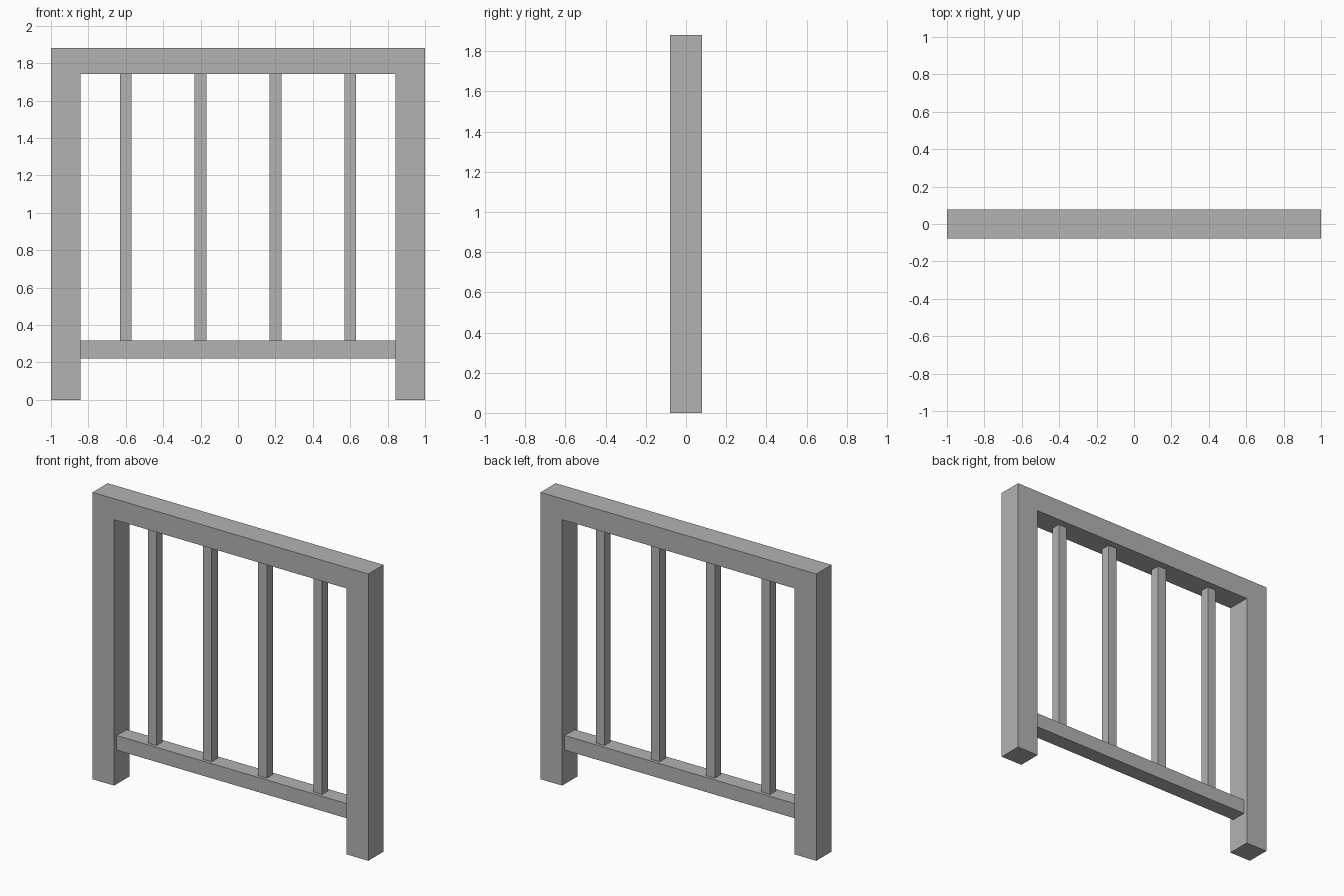
import bpy
import bmesh
from mathutils import Vector

cube = bpy.data.objects.get("Cube")
if cube:
    bpy.data.objects.remove(cube, do_unlink=True)

# Overall sizes
WIDTH, HEIGHT = 2.0, 1.88
POST = 0.157            # post width and frame depth
LINTEL = 0.137          # height of the top beam
RAIL_LOW, RAIL_HIGH, RAIL_DEPTH = 0.222, 0.318, 0.104
BAR, BAR_COUNT, BAR_GAP = 0.063, 4, 0.4

grey = bpy.data.materials.new("plain grey")
grey.use_nodes = True
colour = (0.45, 0.45, 0.45, 1)
grey.diffuse_color = colour
grey.node_tree.nodes["Principled BSDF"].inputs["Base Color"].default_value = colour


def extrude_profile(name, outline, depth):
    """Extrude an x-z outline along y, centred on y = 0."""
    bm = bmesh.new()
    face = bm.faces.new([bm.verts.new((x, -depth / 2, z)) for x, z in outline])
    new = bmesh.ops.extrude_face_region(bm, geom=[face])["geom"]
    verts = [v for v in new if isinstance(v, bmesh.types.BMVert)]
    bmesh.ops.translate(bm, verts=verts, vec=Vector((0, depth, 0)))
    bmesh.ops.recalc_face_normals(bm, faces=bm.faces)
    mesh = bpy.data.meshes.new(name)
    bm.to_mesh(mesh)
    bm.free()
    mesh.materials.append(grey)
    obj = bpy.data.objects.new(name, mesh)
    bpy.context.collection.objects.link(obj)
    return obj


def box(name, x0, x1, z0, z1, depth):
    return extrude_profile(name, [(x0, z0), (x1, z0), (x1, z1), (x0, z1)], depth)


# Outer frame: two posts and the top beam in one piece
outer = WIDTH / 2
inner = outer - POST
beam_low = HEIGHT - LINTEL
half = [(inner, beam_low), (inner, 0), (outer, 0), (outer, HEIGHT)]
extrude_profile("outer_frame", half + [(-x, z) for x, z in reversed(half)], POST)

# Bottom rail between the posts
box("bottom_rail", -inner, inner, RAIL_LOW, RAIL_HIGH, RAIL_DEPTH)

# Upright bars from the rail to the beam
for i in range(BAR_COUNT):
    x = (i - (BAR_COUNT - 1) / 2) * BAR_GAP
    box(f"upright_bar_{i + 1}", x - BAR / 2, x + BAR / 2, RAIL_HIGH, beam_low, BAR)
